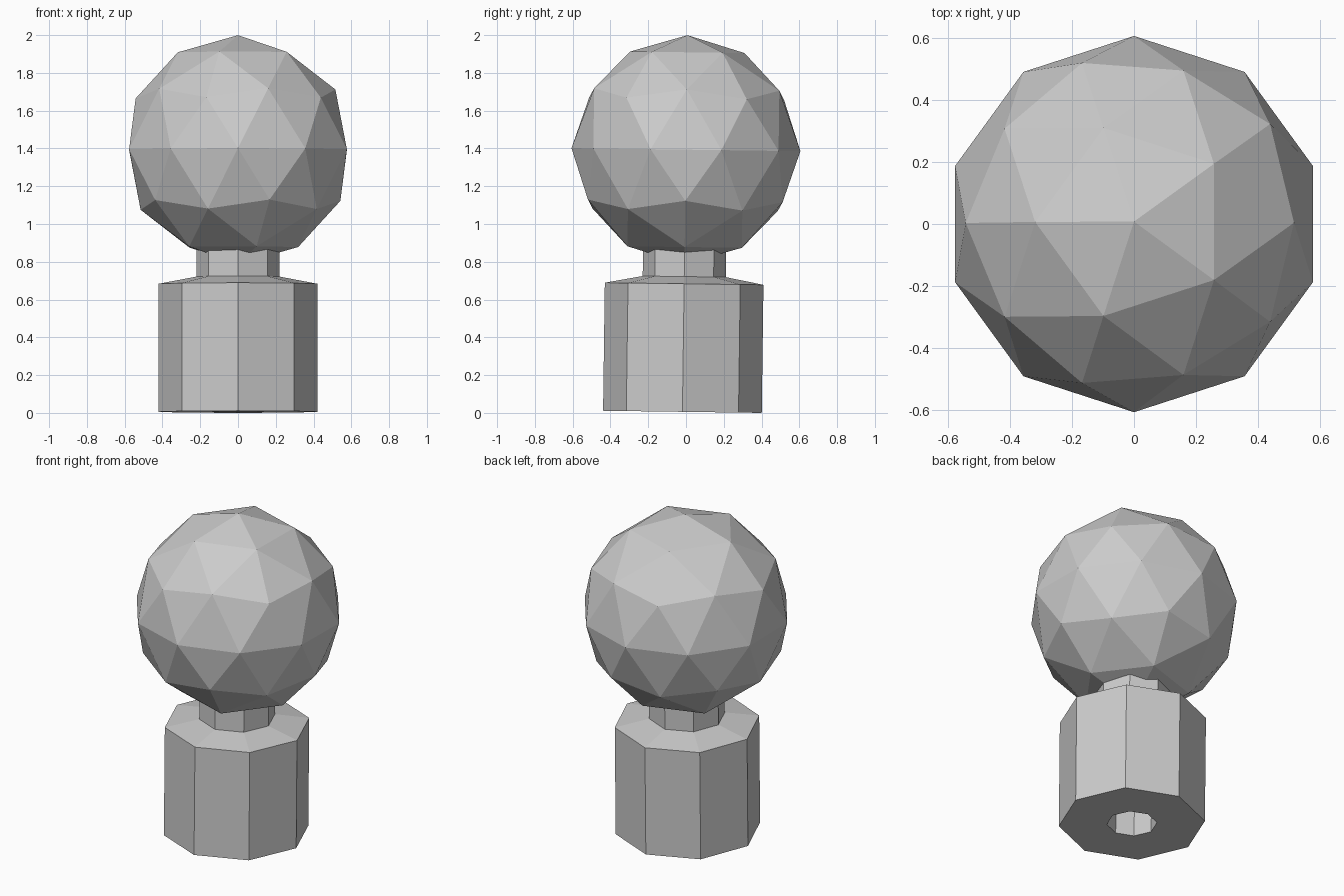
import bpy, bmesh, math
from mathutils import Matrix

if "Cube" in bpy.data.objects:
    bpy.data.objects.remove(bpy.data.objects["Cube"])

# The whole knob leans very slightly towards the back
LEAN = Matrix.Translation((0, -0.019, 0.0057)) @ Matrix.Rotation(-0.0135, 4, 'X')


def add_object(name, bm):
    bmesh.ops.recalc_face_normals(bm, faces=bm.faces)
    bm.transform(LEAN)
    mesh = bpy.data.meshes.new(name)
    bm.to_mesh(mesh)
    bm.free()
    obj = bpy.data.objects.new(name, mesh)
    bpy.context.collection.objects.link(obj)
    return obj


def lathe_closed(name, profile, sides):
    """Revolve a closed (radius, height) profile into a faceted ring."""
    bm = bmesh.new()
    rings = []
    for i in range(sides):
        a = 2 * math.pi * i / sides
        rings.append([bm.verts.new((r * math.cos(a), r * math.sin(a), z))
                      for r, z in profile])
    n = len(profile)
    for i in range(sides):
        a, b = rings[i], rings[(i + 1) % sides]
        for j in range(n):
            k = (j + 1) % n
            bm.faces.new((a[j], b[j], b[k], a[k]))
    return add_object(name, bm)


# Octagonal base with sloped shoulder, neck and central bore
lathe_closed("base_and_neck", [(0.144, 0.0), (0.42, 0.0), (0.42, 0.678),
                               (0.22, 0.716), (0.22, 0.88), (0.144, 0.88)], 8)

# Faceted ball on top
bm = bmesh.new()
bmesh.ops.create_icosphere(
    bm, subdivisions=2, radius=0.606,
    matrix=Matrix.Translation((0, 0, 1.388)) @ Matrix.Rotation(math.pi, 4, 'Z'))
add_object("ball", bm)
